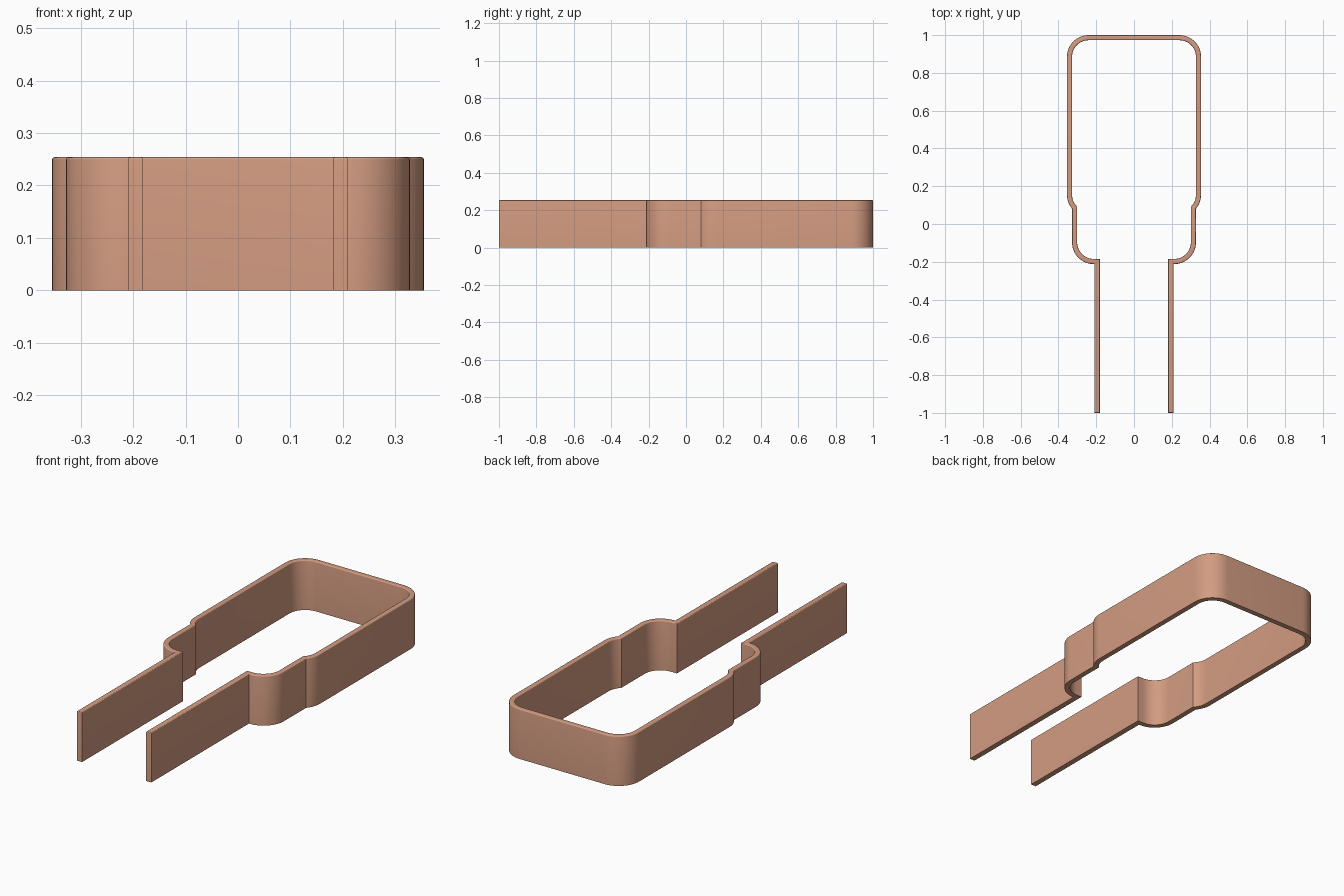
import bpy, bmesh
from math import cos, sin, radians, acos, degrees

if "Cube" in bpy.data.objects:
    bpy.data.objects.remove(bpy.data.objects["Cube"])

HEIGHT = 0.254
R_OUT, R_IN = 0.115, 0.088            # outer and inner corner radii
TOP, STEP, LOW = (0.24, 0.885), (0.24, 0.155), (0.213, -0.097)


def arc(center, r, a0, a1, n=12):
    return [(center[0] + r * cos(radians(a0 + (a1 - a0) * i / n)),
             center[1] + r * sin(radians(a0 + (a1 - a0) * i / n))) for i in range(n + 1)]


# Angles where the upper wall's curl meets the lower wall
step_out = degrees(acos((LOW[0] + R_OUT - STEP[0]) / R_OUT))
step_in = degrees(acos((LOW[0] + R_IN - STEP[0]) / R_IN))

# Right half of the strip: down the outside, round the leg, up the inside
half = (arc(TOP, R_OUT, 90, 0) + arc(STEP, R_OUT, 0, -step_out, 6)
        + arc(LOW, R_OUT, 0, -88)
        + [(0.21, -0.212), (0.21, -1), (0.181, -1), (0.181, LOW[1] - R_IN)]
        + arc(LOW, R_IN, -90, 0)
        + arc(STEP, R_IN, -step_in, 0, 6) + arc(TOP, R_IN, 0, 90))
outline = half + [(-x, y) for x, y in reversed(half)]

# Extrude the mirrored outline into a bent band
bm = bmesh.new()
base = bm.faces.new([bm.verts.new((x, y, 0)) for x, y in outline])
ext = bmesh.ops.extrude_face_region(bm, geom=[base])
top_verts = [g for g in ext["geom"] if isinstance(g, bmesh.types.BMVert)]
bmesh.ops.translate(bm, verts=top_verts, vec=(0, 0, HEIGHT))
bmesh.ops.recalc_face_normals(bm, faces=bm.faces)

# Slightly softened top rim
rim = [e for e in bm.edges if all(v.co.z > HEIGHT - 1e-4 for v in e.verts)]
bmesh.ops.bevel(bm, geom=rim, offset=0.005, segments=4, profile=0.5, affect='EDGES')

mesh = bpy.data.meshes.new("bent_metal_clip")
bm.to_mesh(mesh)
bm.free()
clip = bpy.data.objects.new("bent_metal_clip", mesh)
bpy.context.collection.objects.link(clip)

copper = bpy.data.materials.new("copper")
copper.diffuse_color = (0.65, 0.33, 0.22, 1)
copper.use_nodes = True
copper.node_tree.nodes["Principled BSDF"].inputs["Base Color"].default_value = copper.diffuse_color
mesh.materials.append(copper)

bpy.context.view_layer.objects.active = clip
clip.select_set(True)
bpy.ops.object.shade_smooth_by_angle(angle=radians(30))
